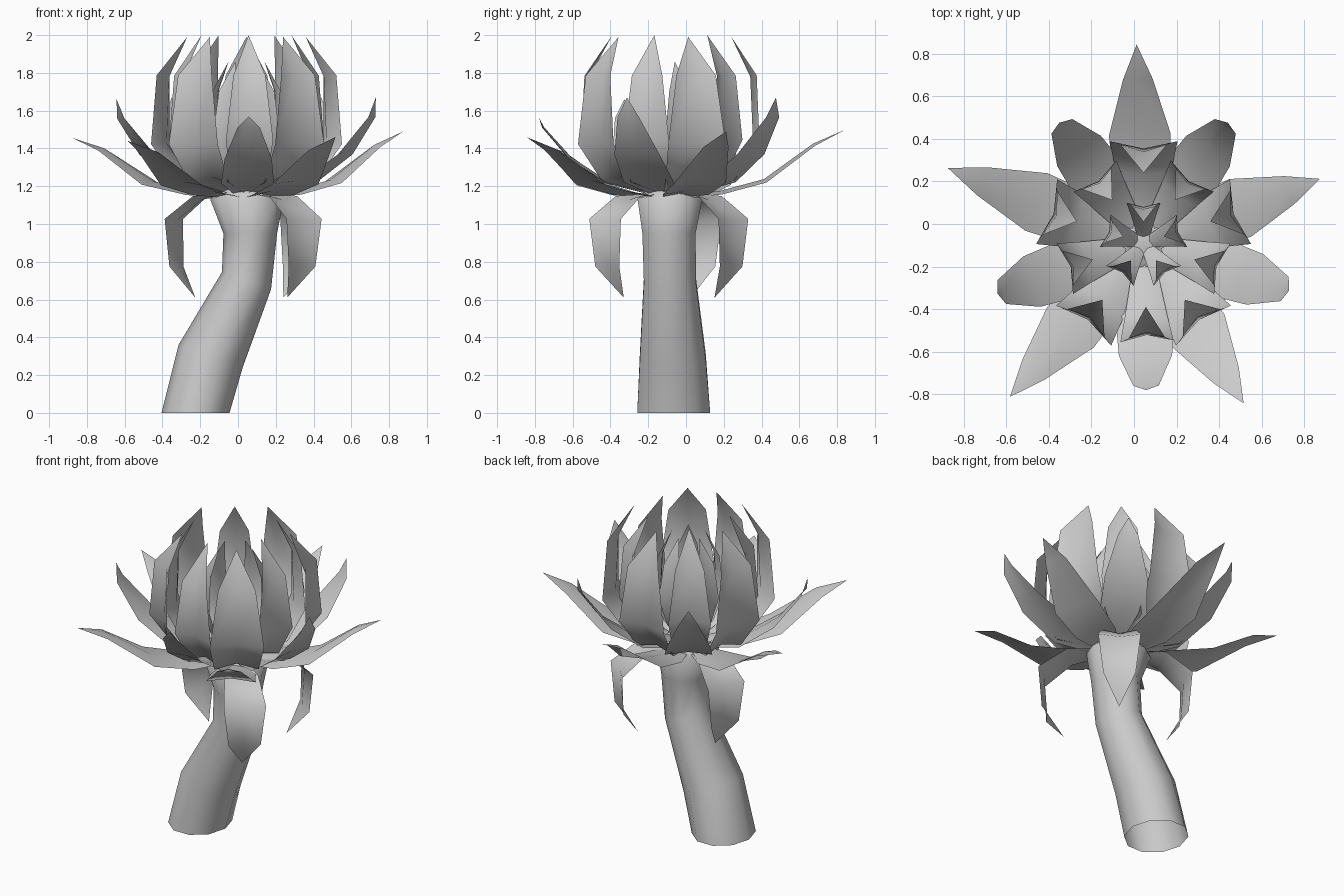
import bpy, math
from mathutils import Vector

if "Cube" in bpy.data.objects:
    bpy.data.objects.remove(bpy.data.objects["Cube"])

CX, CY = 0.045, -0.09   # flower axis


def make_object(name, verts, faces):
    me = bpy.data.meshes.new(name)
    me.from_pydata(verts, [], faces)
    ob = bpy.data.objects.new(name, me)
    bpy.context.collection.objects.link(ob)
    bpy.ops.object.select_all(action='DESELECT')
    ob.select_set(True)
    bpy.context.view_layer.objects.active = ob
    bpy.ops.object.shade_smooth_by_angle(angle=math.radians(65))
    return ob


def petal_ring(name, profile, petals, fold):
    """profile rows: (radius, z, half width); petals: (angle, reach, tip drop).
    Each petal is folded along its midrib, edges pushed to the outer side."""
    for n, (deg, reach, drop) in enumerate(petals):
        a = math.radians(deg)
        out = Vector((math.cos(a), math.sin(a), 0))
        side = Vector((-out.y, out.x, 0))
        verts, faces = [], []
        for i, (r, z, w) in enumerate(profile):
            t = i / (len(profile) - 1)
            p0 = profile[max(i - 1, 0)]
            p1 = profile[min(i + 1, len(profile) - 1)]
            dr, dz = p1[0] - p0[0], p1[1] - p0[1]
            length = math.hypot(dr, dz)
            normal = (out * dz - Vector((0, 0, dr))) / length
            mid = Vector((CX, CY, z - drop * t * t)) + out * r * reach
            if w == 0:
                verts.append(mid)
            else:
                edge = normal * fold * min(1, w / 0.1)
                verts += [mid - side * w + edge, mid, mid + side * w + edge]
        for i in range(len(profile) - 1):
            b = i * 3
            if profile[i + 1][2] == 0:
                faces += [(b, b + 1, b + 3), (b + 1, b + 2, b + 3)]
            else:
                faces += [(b, b + 1, b + 4, b + 3), (b + 1, b + 2, b + 5, b + 4)]
        make_object(f"{name}_{n + 1}", verts, faces)


def fivefold(start):
    return [(start + 72 * k, 1.0, 0.0) for k in range(5)]


# Bent stem, open at the foot, flared and closed under the flower
SIDES = 10
stem = [(-0.225, -0.065, 0.0, 0.18, 0.203), (-0.145, -0.07, 0.3, 0.17, 0.183),
        (0.045, -0.085, 0.7, 0.13, 0.145), (0.065, -0.09, 0.95, 0.142, 0.148),
        (0.048, -0.085, 1.13, 0.195, 0.18), (0.045, -0.085, 1.2, 0.12, 0.12)]
verts, faces = [], []
for x, y, z, rx, ry in stem:
    for k in range(SIDES):
        a = 2 * math.pi * k / SIDES
        # tilt the rings slightly where the stem leans
        tilt = 0.35 if 0.2 < z < 0.8 else 0.0
        verts.append((x + rx * math.cos(a), y + ry * math.sin(a),
                      z - tilt * rx * math.cos(a)))
for i in range(len(stem) - 1):
    for k in range(SIDES):
        j = (k + 1) % SIDES
        faces.append((i * SIDES + k, i * SIDES + j,
                      (i + 1) * SIDES + j, (i + 1) * SIDES + k))
faces.append(tuple(range((len(stem) - 1) * SIDES, len(stem) * SIDES)))
make_object("stem", verts, faces)

# Drooping leaves below the flower
petal_ring("drooping_leaf",
           [(0.10, 1.15, 0.05), (0.27, 1.13, 0.10), (0.42, 1.02, 0.125),
            (0.405, 0.78, 0.095), (0.31, 0.61, 0)],
           [(-48, 1.04, 0), (51, 1.0, 0), (157, 0.95, 0)], -0.02)

# Wide spreading outer petals
petal_ring("outer_petal",
           [(0.08, 1.15, 0.06), (0.27, 1.175, 0.13), (0.50, 1.235, 0.145),
            (0.76, 1.42, 0.07), (0.93, 1.49, 0)],
           [(92, 1.005, -0.01), (159, 1.06, 0.035), (20, 0.95, 0),
            (229, 1.03, 0.05), (-58, 0.955, 0.03)], 0.02)

# Half-raised petals between them
petal_ring("raised_petal",
           [(0.08, 1.16, 0.06), (0.34, 1.235, 0.14), (0.54, 1.38, 0.125),
            (0.69, 1.57, 0.06), (0.72, 1.67, 0)],
           [(-89, 0.96, 0.1), (-18, 1.0, 0), (55, 0.96, 0),
            (125, 0.96, 0), (199, 1.01, 0.01)], 0.015)

# Upright cup of petals, two staggered rings
petal_ring("cup_petal",
           [(0.08, 1.18, 0.06), (0.32, 1.25, 0.13), (0.445, 1.43, 0.16),
            (0.43, 1.78, 0.11), (0.33, 1.99, 0)],
           fivefold(18), 0.035)
inner = fivefold(-90)
inner[0] = (-88, 1.2, 0.0)
petal_ring("inner_cup_petal",
           [(0.06, 1.19, 0.05), (0.27, 1.27, 0.10), (0.36, 1.45, 0.125),
            (0.35, 1.78, 0.085), (0.25, 2.0, 0)],
           inner, 0.03)

# Small heart petals
petal_ring("heart_petal",
           [(0.03, 1.2, 0.03), (0.12, 1.3, 0.06), (0.17, 1.48, 0.08),
            (0.16, 1.70, 0.055), (0.10, 1.86, 0)],
           fivefold(18), 0.025)
